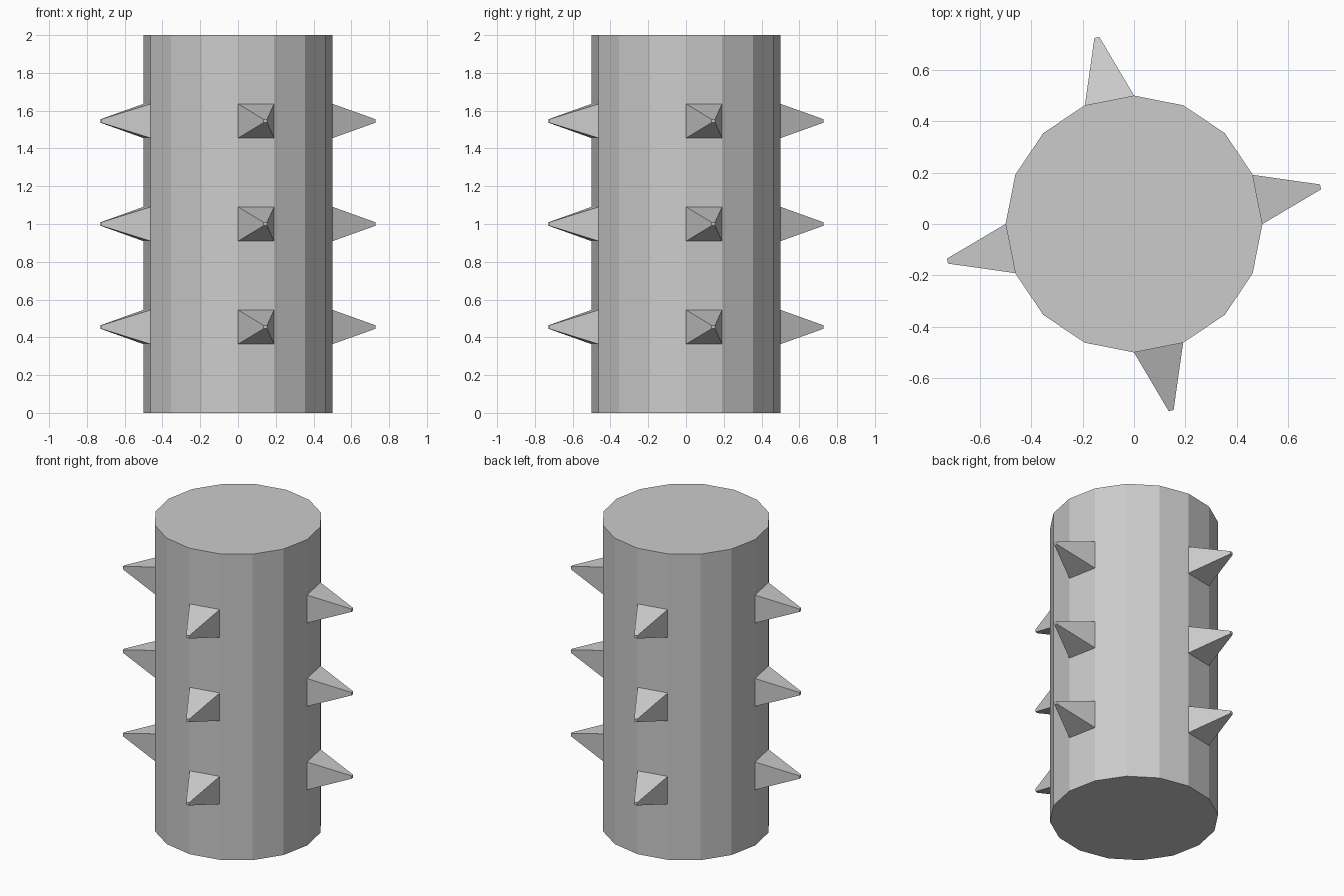
import bpy, bmesh
from math import atan2, degrees
from mathutils import Matrix

if "Cube" in bpy.data.objects:
    bpy.data.objects.remove(bpy.data.objects["Cube"])

SIDES, ROWS, HEIGHT, RADIUS = 16, 11, 2.0, 0.5
SPIKE_ROWS = (2, 5, 8)
SPIKE_LENGTH, TIP_SCALE = 0.25, 0.1

# Sixteen-sided column standing on the ground
bm = bmesh.new()
bmesh.ops.create_cone(bm, cap_ends=True, segments=SIDES, radius1=RADIUS,
                      radius2=RADIUS, depth=HEIGHT,
                      matrix=Matrix.Translation((0, 0, HEIGHT / 2)))

# Divide the wall into even rows
uprights = [e for e in bm.edges
            if abs(e.verts[0].co.z - e.verts[1].co.z) > 1]
bmesh.ops.subdivide_edges(bm, edges=uprights, cuts=ROWS - 1, use_grid_fill=True)
bm.normal_update()


def is_spike_base(face):
    if abs(face.normal.z) > 0.5:
        return False
    c = face.calc_center_median()
    column = int((degrees(atan2(c.y, c.x)) % 360) / (360 / SIDES))
    row = int(c.z / (HEIGHT / ROWS))
    return column % 4 == 0 and row in SPIKE_ROWS


# Pull every chosen wall panel out into a tapered spike
bases = [f for f in bm.faces if is_spike_base(f)]
for tip in bmesh.ops.extrude_discrete_faces(bm, faces=bases)["faces"]:
    center, normal = tip.calc_center_median(), tip.normal.copy()
    for v in tip.verts:
        v.co = center + (v.co - center) * TIP_SCALE + normal * SPIKE_LENGTH

bmesh.ops.recalc_face_normals(bm, faces=bm.faces)
mesh = bpy.data.meshes.new("spiked_column")
bm.to_mesh(mesh)
bm.free()
bpy.context.collection.objects.link(bpy.data.objects.new("spiked_column", mesh))
